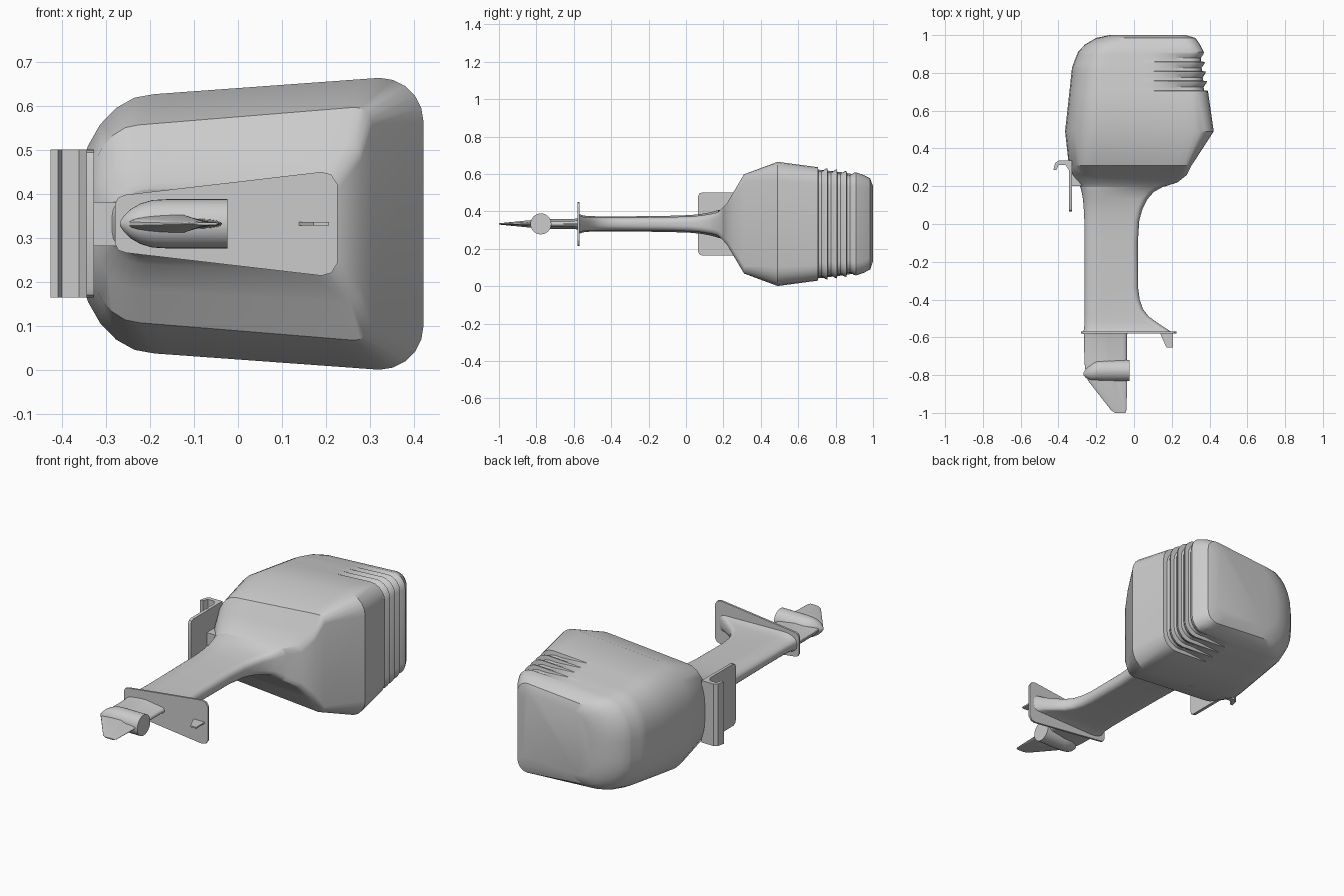
import bpy, bmesh
from math import sin, cos, pi
from mathutils import Vector

if "Cube" in bpy.data.objects:
    bpy.data.objects.remove(bpy.data.objects["Cube"])

ZC = 0.333  # mid plane of the motor


def finish(name, bm, angle=30):
    bmesh.ops.recalc_face_normals(bm, faces=bm.faces)
    me = bpy.data.meshes.new(name)
    bm.to_mesh(me)
    bm.free()
    ob = bpy.data.objects.new(name, me)
    bpy.context.collection.objects.link(ob)
    bpy.ops.object.select_all(action='DESELECT')
    ob.select_set(True)
    bpy.context.view_layer.objects.active = ob
    bpy.ops.object.shade_smooth_by_angle(angle=angle * pi / 180)
    return ob


def section(y, xf, xa, hf, ha, rf, ra, inset=0):
    """Closed rounded section in the xz plane, mirrored about ZC."""
    rz, raz = hf * 0.8, min(ra, ha * 0.9)
    half = []
    for i in range(7):
        a = i / 6 * pi / 2
        half.append((xf + rf * (1 - cos(a)), hf - rz + rz * sin(a)))
    x0, x1 = xf + rf, xa - ra
    for i in range(1, 12):
        t = i / 12
        half.append((x0 + (x1 - x0) * t, hf + (ha - hf) * t))
    for i in range(6):
        a = i / 5 * pi / 2
        half.append((xa - ra + ra * sin(a), ha - raz + raz * cos(a)))
    pts = []
    for x, z in half:
        w = min(max((x - 0.10) / 0.16, 0), 1)
        pts.append((x - inset * w * max(x, 0) / 0.38, z * (1 - inset * w / 0.3)))
    return [Vector((x, y, ZC + z)) for x, z in pts] + \
           [Vector((x, y, ZC - z)) for x, z in reversed(pts)]


def loft(name, rows, angle=30):
    bm = bmesh.new()
    rings = [[bm.verts.new(p) for p in section(*r)] for r in rows]
    for a, b in zip(rings, rings[1:]):
        for i in range(len(a)):
            j = (i + 1) % len(a)
            bm.faces.new((a[i], a[j], b[j], b[i]))
    bm.faces.new(rings[0])
    bm.faces.new(rings[-1])
    return finish(name, bm, angle)


def prism(name, pts, vec, bevel=0):
    """Extrude an outline of 3D points along vec."""
    bm = bmesh.new()
    f = bm.faces.new([bm.verts.new(p) for p in pts])
    r = bmesh.ops.extrude_face_region(bm, geom=[f])
    bmesh.ops.translate(bm, vec=vec, verts=[v for v in r['geom'] if isinstance(v, bmesh.types.BMVert)])
    return finish(name, bm)


# Engine cowling: y, front x, aft x, front half width, aft half width, radii
cowl = [
    (1.0, -.13, .275, .17, .20, .10, .05),
    (.985, -.20, .325, .215, .243, .12, .06),
    (.95, -.26, .35, .24, .262, .14, .065),
    (.91, -.297, .37, .25, .275, .15, .07),
    (.83, -.328, .378, .262, .288, .16, .075),
    (.70, -.342, .392, .275, .304, .165, .085),
    (.49, -.365, .422, .295, .332, .175, .10),
    (.31, -.345, .305, .225, .265, .12, .04),
    (.26, -.325, .28, .15, .18, .10, .035),
    (.22, -.298, .23, .092, .112, .09, .03),
    (.195, -.284, .15, .078, .085, .085, .03)]


def at(y, inset):
    for a, b in zip(cowl, cowl[1:]):
        if b[0] <= y <= a[0]:
            t = (a[0] - y) / (a[0] - b[0])
            return tuple(p + (q - p) * t for p, q in zip(a, b)) + (inset,)


# Stepped louvres on the aft upper cowling
louvres = []
for i in range(4):
    y = 0.705 + i * 0.051
    louvres += [at(y, 0), at(y + .003, .02), at(y + .020, .02), at(y + .042, .003)]
rows = [r for r in cowl if not .70 < r[0] < .91] + louvres
loft("engine_cowling", sorted(rows, key=lambda r: -r[0]), 32)

# Leg flaring into the cowling above and the plate below
leg = [(.195, -.284, .15, .078, .085, .085, .03)]
for y, xf, xa, h in [(.17, -.277, .105, .073), (.13, -.27, .07, .062), (.08, -.266, .045, .053),
                     (.02, -.263, .028, .047), (-.1, -.262, .02, .043), (-.34, -.261, .022, .04),
                     (-.40, -.261, .03, .04), (-.45, -.261, .047, .04), (-.49, -.261, .078, .041),
                     (-.52, -.262, .12, .042), (-.55, -.264, .165, .045), (-.572, -.268, .20, .053)]:
    leg.append((y, xf, xa, h, h * .85, .08, .03))
loft("leg", leg)

# Anti-ventilation plate
edge = [(-.28, .045), (-.272, .06), (-.255, .066), (.19, .118), (.212, .112), (.226, .09)]
outline = edge + [(x, -z) for x, z in reversed(edge)]
prism("ventilation_plate", [(x, -.57, ZC + z) for x, z in outline], (0, -.011, 0))

# Trim tab under the plate
prism("trim_tab", [(x, y, ZC - .004) for x, y in
                   [(.138, -.578), (.172, -.655), (.207, -.655), (.205, -.578)]], (0, 0, .008))

# Strut between plate and gearcase
loft("lower_strut", [(-.575, -.267, -.035, .032, .02, .12, .03),
                     (-.60, -.264, -.038, .026, .016, .12, .03),
                     (-.73, -.263, -.038, .026, .016, .12, .03),
                     (-.79, -.255, -.038, .026, .016, .12, .03)])

# Skeg fin
loft("skeg", [(-.78, -.262, -.036, .022, .012, .12, .06),
              (-.83, -.243, -.036, .02, .011, .12, .06),
              (-.985, -.122, -.04, .005, .004, .04, .02),
              (-1.0, -.10, -.045, .003, .003, .03, .015)])

# Bullet-shaped gearcase, turned about the x direction
bm = bmesh.new()
prof = [(-.268, .006), (-.258, .02), (-.243, .034), (-.222, .046), (-.195, .054), (-.16, .056), (-.024, .056)]
rings = [[bm.verts.new((x, -.776 - .018 * max(0, (-.195 - x) / .073) + r * cos(k * pi / 16),
                        ZC + r * sin(k * pi / 16))) for k in range(32)] for x, r in prof]
for a, b in zip(rings, rings[1:]):
    for i in range(32):
        bm.faces.new((a[i], a[(i + 1) % 32], b[(i + 1) % 32], b[i]))
bm.faces.new(rings[0])
bm.faces.new(rings[-1])
finish("gearcase", bm)

# Transom clamp: hooked top and flat plate with rounded lower corners
hook = [(-.427, .285), (-.41, .285), (-.40, .312), (-.362, .312), (-.345, .285), (-.345, .22),
        (-.328, .22), (-.328, .335), (-.40, .335), (-.418, .322)]
prism("clamp_hook", [(x, y, .165) for x, y in hook], (0, 0, .337))
side = [(.225, .168), (.09, .168), (.072, .064 - ZC + .168), (.065, .15)]
side = [(.225, .168), (.085, .168), (.071, .162), (.065, .148)]
outline = side + [(y, -z) for y, z in reversed(side)]
prism("clamp_plate", [(-.345, y, ZC + z) for y, z in outline], (.017, 0, 0))

# Mount joining the clamp to the cowling
prism("clamp_mount", [(x, y, ZC - .05) for x, y in
                      [(-.33, .20), (-.33, .32), (-.27, .32), (-.27, .20)]], (0, 0, .10))
